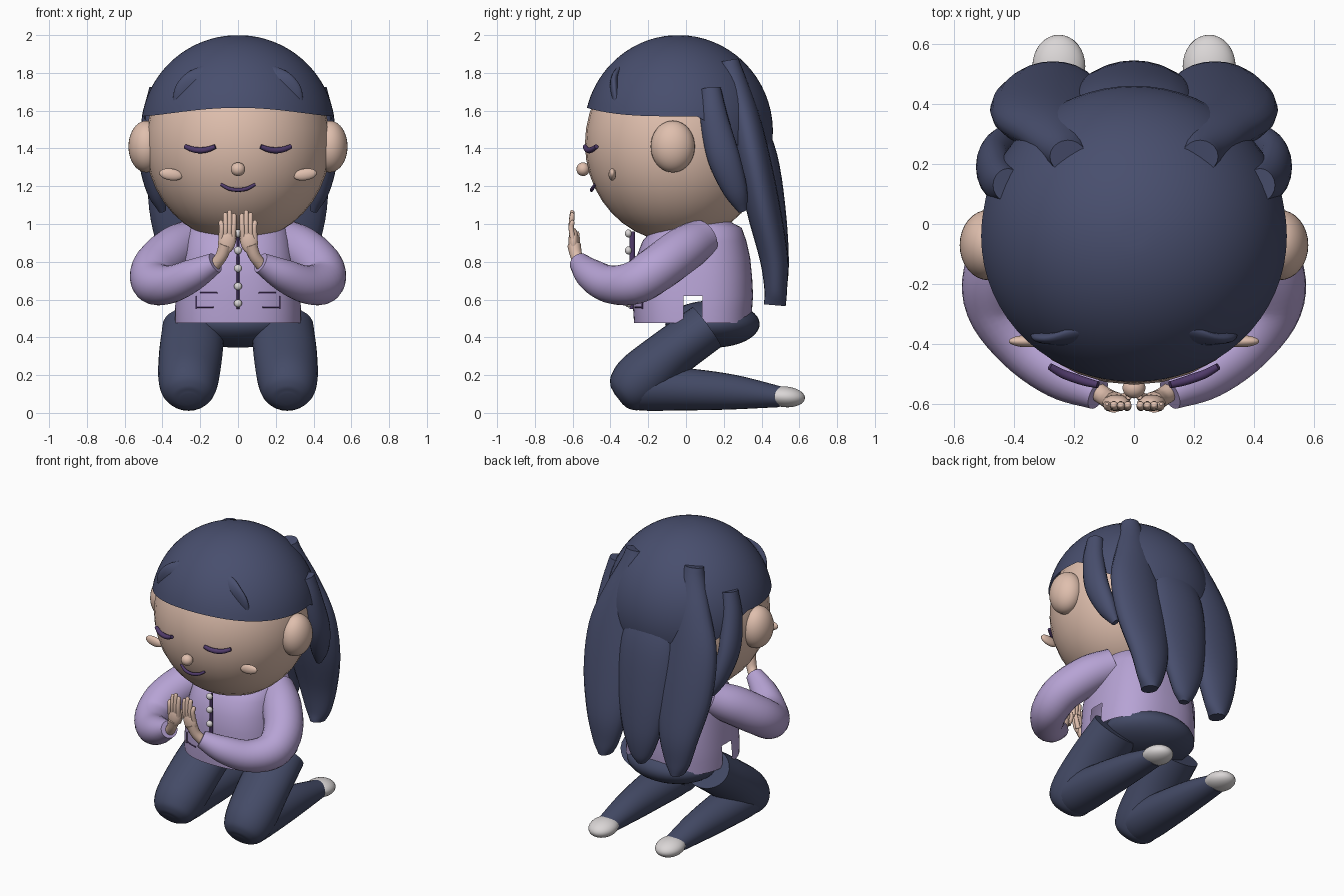
import bpy, bmesh, math
from mathutils import Vector

if "Cube" in bpy.data.objects:
    bpy.data.objects.remove(bpy.data.objects["Cube"])


def material(name, rgb):
    m = bpy.data.materials.new(name)
    m.use_nodes = True
    m.diffuse_color = (*rgb, 1)
    bsdf = next(n for n in m.node_tree.nodes if n.type == 'BSDF_PRINCIPLED')
    bsdf.inputs["Base Color"].default_value = (*rgb, 1)
    return m


HAIR = material("navy hair", (.065, .077, .155))
PANTS = material("navy trousers", (.058, .07, .135))
SKIN = material("warm skin", (.74, .52, .42))
SHIRT = material("lilac shirt", (.47, .365, .66))
DARK = material("dark purple", (.08, .043, .145))
PALE = material("pale grey", (.70, .67, .67))


def finish(name, bm, mat, angle=50):
    bmesh.ops.recalc_face_normals(bm, faces=bm.faces)
    me = bpy.data.meshes.new(name)
    bm.to_mesh(me)
    bm.free()
    me.materials.append(mat)
    ob = bpy.data.objects.new(name, me)
    bpy.context.collection.objects.link(ob)
    bpy.ops.object.select_all(action='DESELECT')
    ob.select_set(True)
    bpy.context.view_layer.objects.active = ob
    bpy.ops.object.shade_smooth_by_angle(angle=math.radians(angle))
    return ob


def ball(name, loc, size, mat, rot=(0, 0, 0)):
    bm = bmesh.new()
    bmesh.ops.create_uvsphere(bm, u_segments=32, v_segments=20, radius=1)
    ob = finish(name, bm, mat)
    ob.location, ob.scale, ob.rotation_euler = loc, size, rot
    return ob


def bridge(bm, rings):
    n = len(rings[0])
    for a, b in zip(rings, rings[1:]):
        for i in range(n):
            j = (i + 1) % n
            bm.faces.new((a[i], a[j], b[j], b[i]))


def tube(name, pts, mat, ref=(0, 0, 1), side=1, seg=20, sub=5):
    """Smooth path of (x, y, z, radius along ref, other radius), capped flat."""
    P = [Vector((p[0] * side, *p[1:4], p[-1])) for p in pts]
    P = [2 * P[0] - P[1]] + P + [2 * P[-1] - P[-2]]
    path = []
    for k in range(1, len(P) - 2):
        a, b, c, d = P[k - 1:k + 3]
        for s in range(sub):
            t = s / sub
            path.append(.5 * (2 * b + (c - a) * t + (2 * a - 5 * b + 4 * c - d) * t ** 2
                              + (3 * b - a - 3 * c + d) * t ** 3))
    path.append(P[-2])
    bm, rings = bmesh.new(), []
    for i, p in enumerate(path):
        t = (path[min(i + 1, len(path) - 1)] - path[max(i - 1, 0)]).to_3d().normalized()
        u = Vector(ref)
        u = (u - t * u.dot(t)).normalized()
        v = t.cross(u)
        rings.append([bm.verts.new(Vector(p[:3]) + u * p[3] * math.cos(w) + v * p[4] * math.sin(w))
                      for w in (2 * math.pi * j / seg for j in range(seg))])
    bridge(bm, rings)
    bm.faces.new(rings[0])
    bm.faces.new(rings[-1])
    return finish(name, bm, mat)


# Head and face
ball("head", (0, -.05, 1.425), (.49, .485, .52), SKIN)
ball("nose", (0, -.545, 1.29), (.038, .035, .036), SKIN)
tube("mouth", [(-.09, -.48, 1.21, .008), (-.05, -.495, 1.188, .01), (0, -.5, 1.18, .01),
               (.05, -.495, 1.188, .01), (.09, -.48, 1.21, .008)], DARK, seg=10)

# Hair cap: dome whose rim is high over the face and low at the nape
bm, N, M = bmesh.new(), 64, 20
rings = []
for k in range(1, M + 1):
    ring = []
    for i in range(N):
        w = 2 * math.pi * i / N
        f = -math.sin(w)
        rim = 1.57 + .045 * max(0, f) ** 3 - .33 * max(0, -f - .25) ** .8
        th = math.acos((rim - 1.49) / .51) * k / M
        ring.append(bm.verts.new((.515 * math.sin(th) * math.cos(w),
                                  -.04 + .5 * math.sin(th) * math.sin(w),
                                  1.49 + .51 * math.cos(th))))
    rings.append(ring)
bridge(bm, rings)
bm.faces.new(rings[0])
finish("hair_cap", bm, HAIR)

# Middle back lock
tube("back_lock_middle", [(0, .33, 1.6, .14, .06), (0, .395, 1.35, .2, .09), (0, .43, 1.05, .2, .1),
                          (0, .475, .8, .14, .07), (0, .48, .64, .08, .05), (0, .475, .575, .03, .03)],
     HAIR, (1, 0, 0))

# Shirt: boxy rounded rings (height, half width, front, back), open at the hem
def shirt_point(w, half, front, back):
    c, s = math.cos(w), math.sin(w)
    return (half * math.copysign(abs(c) ** .8, c),
            (front + back) / 2 + (back - front) / 2 * math.copysign(abs(s) ** .8, s))


SHIRT_RINGS = [(.475, .335, -.275, .345), (.55, .335, -.28, .35), (.62, .33, -.28, .355),
               (.72, .32, -.28, .35), (.82, .305, -.265, .34), (.91, .285, -.23, .32),
               (.98, .26, -.17, .295), (1.02, .18, -.09, .22)]
bm = bmesh.new()
rings = [[bm.verts.new((*shirt_point(2 * math.pi * i / 64, h, f, b), z)) for i in range(64)]
         for z, h, f, b in SHIRT_RINGS]
bridge(bm, rings)
bm.faces.new(rings[-1])
# side slits in the hem
slit = [f for f in bm.faces if f.calc_center_median().z < .62 and abs(f.calc_center_median().x) > .28
        and 0 < f.calc_center_median().y < .08]
bmesh.ops.delete(bm, geom=slit, context='FACES')
finish("shirt", bm, SHIRT)


def shirt_front(x):
    c = (x / .33) ** 1.25
    return .035 - .315 * (1 - c * c) ** .4


# Front band and buttons
tube("button_band", [(0, -.285, z, .009, .014) for z in (.55, .75, .96)], DARK, (1, 0, 0), seg=8)
for z in (.58, .67, .765, .86, .95):
    ball("button", (0, -.305, z), (.021, .018, .021), PALE)

# Pelvis
ball("pelvis", (0, .14, .47), (.3, .25, .125), PANTS)

for side, tag in ((1, "left"), (-1, "right")):
    # Face features
    ball(tag + "_ear", (side * .485, -.07, 1.41), (.095, .117, .137), SKIN)
    ball(tag + "_cheek", (side * .355, -.39, 1.262), (.062, .02, .031), SKIN, (0, -side * .15, 0))
    tube(tag + "_closed_eye", [(.12, -.535, 1.41, .012), (.16, -.525, 1.395, .015), (.2, -.512, 1.39, .016),
                               (.24, -.497, 1.395, .015), (.28, -.474, 1.41, .012)], DARK, side=side, seg=10)

    # Hair locks and fringe ridges
    tube(tag + "_back_lock", [(.22, .225, 1.865, .06, .055), (.225, .245, 1.77, .085, .07),
                              (.25, .305, 1.58, .14, .08),
                              (.28, .355, 1.35, .19, .09), (.28, .41, 1.08, .19, .09),
                              (.27, .465, .82, .14, .075), (.27, .475, .65, .09, .06),
                              (.27, .47, .57, .045, .058)], HAIR, (1, 0, 0), side)
    tube(tag + "_side_lock", [(.42, .13, 1.715, .055, .05), (.45, .15, 1.55, .075, .06),
                              (.465, .2, 1.35, .085, .06), (.435, .26, 1.18, .065, .05),
                              (.4, .3, 1.07, .025, .02)], HAIR, (0, 1, 0), side)
    tube(tag + "_fringe_ridge", [(.13, -.345, 1.84, .02, .015), (.21, -.377, 1.77, .06, .022),
                                 (.28, -.377, 1.7, .06, .022), (.33, -.365, 1.63, .02, .015)],
         HAIR, (1, 0, 0), side)

    # Sleeve
    tube(tag + "_sleeve", [(.235, .085, .925, .105), (.345, -.02, .86, .122), (.44, -.15, .765, .122),
                           (.445, -.27, .69, .115), (.36, -.4, .68, .1), (.24, -.5, .73, .085),
                           (.12, -.565, .795, .055)], SHIRT, side=side, seg=24)

    # Hand: wrist, palm, four fingers and thumb
    tube(tag + "_wrist", [(.125, -.555, .78, .032), (.088, -.58, .83, .032), (.066, -.593, .89, .036)],
         SKIN, (1, 0, 0), side, 12)
    ball(tag + "_palm", (side * .058, -.595, .91), (.046, .027, .07), SKIN, (0, -side * .2, 0))
    for i, tip in enumerate((1.055, 1.072, 1.06, 1.02)):
        x = .023 + .021 * i
        tube(tag + "_finger", [(x + .004, -.6, .92, .014), (x, -.608, .98, .0145),
                               (x - .002 + .002 * i, -.602, tip - .012, .013),
                               (x - .002 + .002 * i, -.599, tip, .006)], SKIN, (1, 0, 0), side, 10, 3)
    tube(tag + "_thumb", [(.04, -.58, .87, .016), (.022, -.575, .92, .014), (.018, -.575, .96, .009)],
         SKIN, (1, 0, 0), side, 10, 3)

    # Pocket outline
    for z, a, b in ((.635, .11, .2), (.56, .13, .22)):
        tube(tag + "_pocket_line", [(x, shirt_front(x) - .003, z, .004) for x in (a, (a + b) / 2, b)],
             DARK, side=side, seg=6)
    tube(tag + "_pocket_edge", [(.22, shirt_front(.22) - .003, z, .004) for z in (.55, .62)],
         DARK, (1, 0, 0), side, 6)

    # Folded leg with a rounded knee, and shoe
    tube(tag + "_thigh", [(.235, .11, .455, .165, .13), (.25, -.08, .315, .168, .135),
                          (.262, -.235, .18, .16, .148), (.262, -.315, .11, .135, .122),
                          (.262, -.348, .082, .09, .08), (.262, -.358, .074, .04, .035)],
         PANTS, (1, 0, 0), side, 28)
    tube(tag + "_shin", [(.262, -.36, .125, .05, .045), (.262, -.33, .13, .105, .09),
                         (.262, -.24, .135, .14, .122), (.26, 0, .125, .125, .112),
                         (.255, .25, .11, .1, .092), (.25, .5, .085, .07, .055)], PANTS, (1, 0, 0), side, 28)
    ball(tag + "_shoe", (side * .25, .525, .085), (.088, .105, .055), PALE, (-.08, 0, 0))
